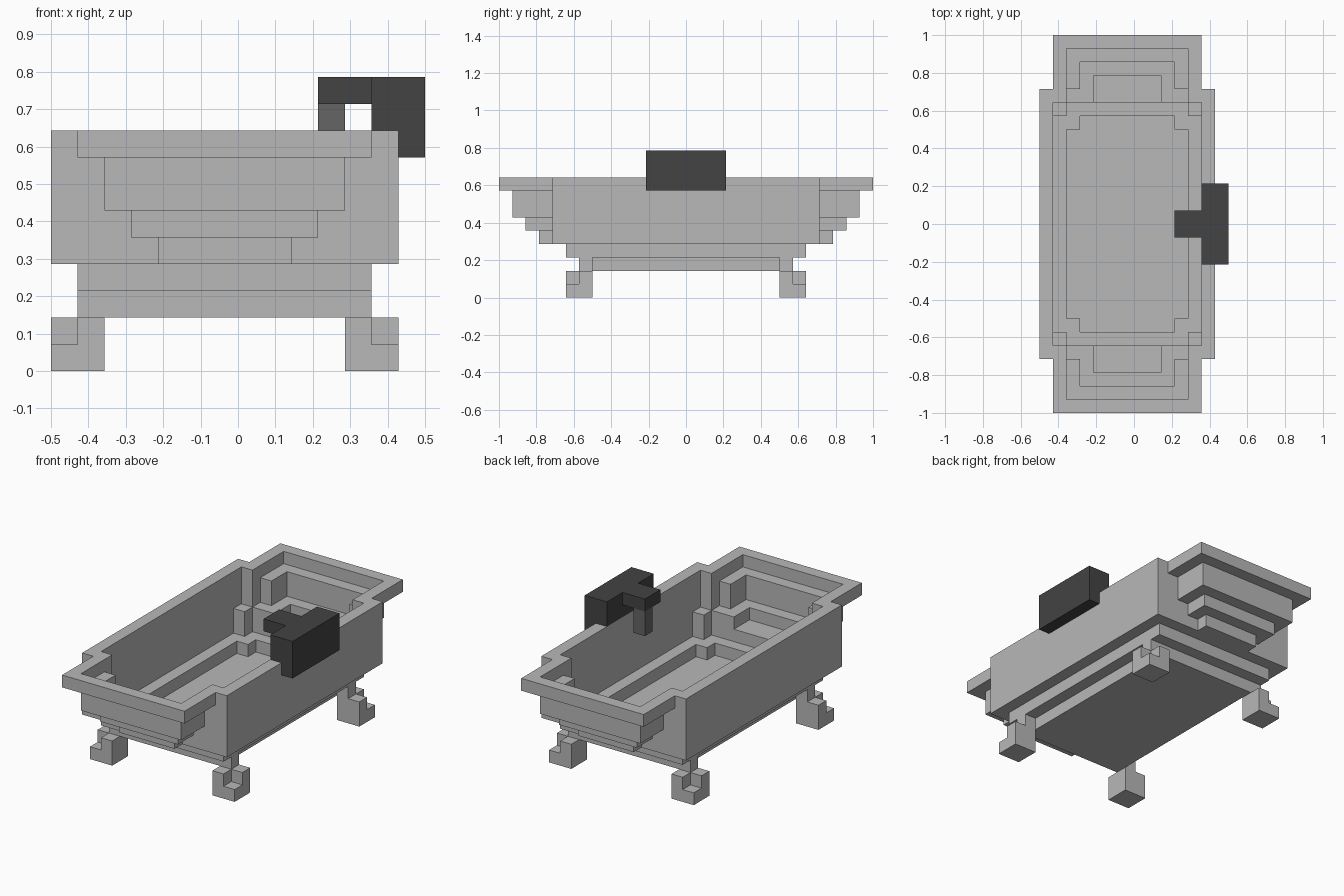
import bpy, bmesh

if "Cube" in bpy.data.objects:
    bpy.data.objects.remove(bpy.data.objects["Cube"])

U = 1 / 14  # one block

def material(name, v):
    m = bpy.data.materials.new(name)
    m.diffuse_color = (v, v, v, 1)
    m.use_nodes = True
    m.node_tree.nodes["Principled BSDF"].inputs["Base Color"].default_value = m.diffuse_color
    return m

LIGHT = material("light grey enamel", 0.48)
DARK = material("dark grey metal", 0.056)
MID = material("mid grey metal", 0.13)

def box(x0, x1, y0, y1, z0, z1):
    """All unit blocks inside a box given in block units."""
    return {(x, y, z) for x in range(x0, x1) for y in range(y0, y1) for z in range(z0, z1)}

def both_ends(cells):
    return cells | {(x, -1 - y, z) for x, y, z in cells}

def both_sides(cells):  # the tub is centred on x = -0.5 block
    return cells | {(-2 - x, y, z) for x, y, z in cells}

# Outer form of the tub: base, waist, main body and stepped ends
tub = box(-5, 4, -7, 7, 2, 3) | both_ends(box(-6, 5, 7, 8, 2, 3))
tub |= box(-6, 5, -9, 9, 3, 4) | box(-7, 6, -10, 10, 4, 9)
for half, y, z0, z1 in ((0, 11, 4, 5), (1, 12, 5, 6), (2, 13, 6, 8), (3, 14, 8, 9)):
    tub |= box(-3 - half, 2 + half, -y, y, z0, z1)

# Hollow inside: floor recess, main basin, stepped ends
tub -= box(-5, 4, -7, 7, 3, 4) | box(-4, 3, -8, 8, 3, 4)
tub -= box(-6, 5, -9, 9, 4, 9)
tub -= box(-3, 2, -11, 11, 5, 6)
tub -= box(-4, 3, -12, 12, 6, 8) | box(-5, 4, -10, 10, 6, 9)
tub -= box(-5, 4, -13, 13, 8, 9)

# Low corner posts inside the basin
tub |= both_sides(both_ends(box(-6, -5, 8, 9, 4, 6)))

# Feet with a notched outer corner
foot = box(4, 6, 7, 9, 0, 2) - box(5, 6, 8, 9, 1, 2)

parts = {
    "tub": (tub, LIGHT),
    "feet": (both_sides(both_ends(foot)), LIGHT),
    "faucet": (box(5, 7, -3, 3, 9, 11) | box(6, 7, -3, 3, 8, 9) | box(3, 5, -1, 1, 10, 11), DARK),
    "faucet_nozzle": (box(3, 4, 0, 1, 8, 10), MID),
}
solid = set().union(*(c for c, m in parts.values()))

def build(name, cells, mat):
    """Mesh only the exposed block faces, then merge flat areas."""
    bm = bmesh.new()
    verts = {}
    for c in sorted(cells):
        for axis in range(3):
            for side in (0, 1):
                n = list(c)
                n[axis] += 2 * side - 1
                if tuple(n) in solid:
                    continue
                loop = []
                for a, b in ((0, 0), (1, 0), (1, 1), (0, 1)):
                    p = list(c)
                    p[axis] += side
                    p[(axis + 1) % 3] += a
                    p[(axis + 2) % 3] += b
                    p = tuple(p)
                    if p not in verts:
                        verts[p] = bm.verts.new([k * U for k in p])
                    loop.append(verts[p])
                bm.faces.new(loop if side else loop[::-1])
    bmesh.ops.dissolve_limit(bm, angle_limit=0.01, verts=bm.verts[:], edges=bm.edges[:])
    mesh = bpy.data.meshes.new(name)
    bm.to_mesh(mesh)
    bm.free()
    mesh.materials.append(mat)
    bpy.context.collection.objects.link(bpy.data.objects.new(name, mesh))

for name, (cells, mat) in parts.items():
    build(name, cells, mat)
